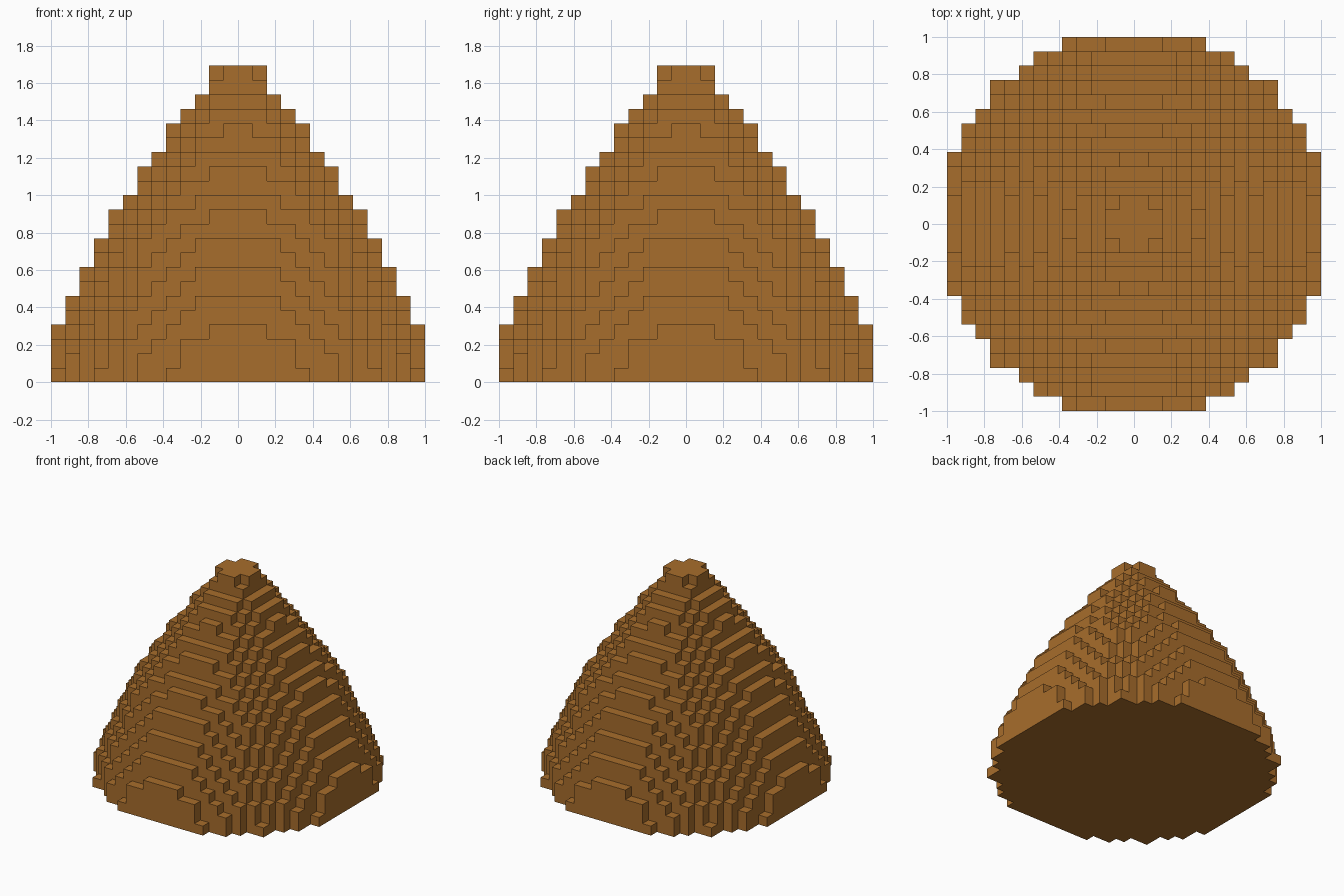
import bpy
import bmesh

cube = bpy.data.objects.get("Cube")
if cube:
    bpy.data.objects.remove(cube, do_unlink=True)

N = 13                 # blocks from the centre to the rim
S = 1.0 / N            # block size
# Disc radius of each layer in blocks, bottom to top
RADII = [13.47, 13.25, 13.08, 12.67, 12.18, 11.85, 11.3, 10.93, 10.42, 9.97, 9.38,
         8.75, 8.1, 7.43, 6.8, 6.1, 5.38, 4.63, 3.9, 3.15, 2.38, 1.9]


def filled(i, j, k):
    """True when block (i, j) of layer k lies inside that layer's disc."""
    if not 0 <= k < len(RADII):
        return False
    return (i + 0.5) ** 2 + (j + 0.5) ** 2 <= RADII[k] ** 2


# Outward directions with the four block corners of each face
SIDES = {
    (1, 0, 0): [(1, 0, 0), (1, 1, 0), (1, 1, 1), (1, 0, 1)],
    (-1, 0, 0): [(0, 1, 0), (0, 0, 0), (0, 0, 1), (0, 1, 1)],
    (0, 1, 0): [(1, 1, 0), (0, 1, 0), (0, 1, 1), (1, 1, 1)],
    (0, -1, 0): [(0, 0, 0), (1, 0, 0), (1, 0, 1), (0, 0, 1)],
    (0, 0, 1): [(0, 0, 1), (1, 0, 1), (1, 1, 1), (0, 1, 1)],
    (0, 0, -1): [(0, 1, 0), (1, 1, 0), (1, 0, 0), (0, 0, 0)],
}

# Stepped mound: only the exposed block faces are made
bm = bmesh.new()
corners = {}


def corner(p):
    if p not in corners:
        corners[p] = bm.verts.new([c * S for c in p])
    return corners[p]


for k in range(len(RADII)):
    for i in range(-N, N):
        for j in range(-N, N):
            if not filled(i, j, k):
                continue
            for (dx, dy, dz), quad in SIDES.items():
                if not filled(i + dx, j + dy, k + dz):
                    bm.faces.new([corner((i + a, j + b, k + c)) for a, b, c in quad])

mesh = bpy.data.meshes.new("stepped_mound")
bm.to_mesh(mesh)
bm.free()
mound = bpy.data.objects.new("stepped_mound", mesh)
bpy.context.collection.objects.link(mound)

# Warm brown material
brown = bpy.data.materials.new("warm_brown")
brown.use_nodes = True
colour = (0.387, 0.153, 0.025, 1.0)
brown.diffuse_color = colour
brown.node_tree.nodes["Principled BSDF"].inputs["Base Color"].default_value = colour
mesh.materials.append(brown)
